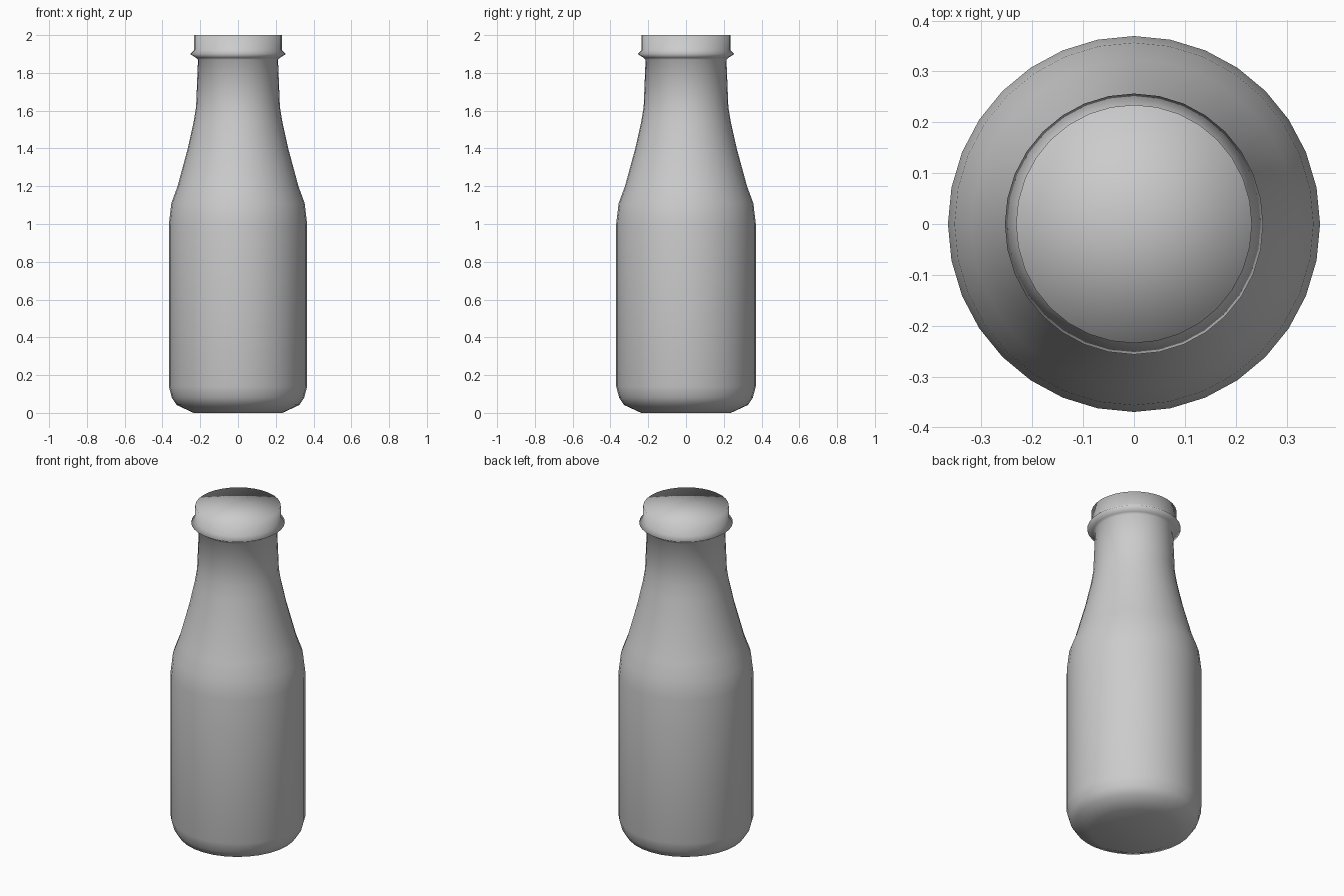
import bpy
import bmesh
import math

if "Cube" in bpy.data.objects:
    bpy.data.objects.remove(bpy.data.objects["Cube"])

SIDES = 32
STRETCH_Y = 1.01  # body is very slightly deeper than wide

# (radius, height) from base to mouth
PROFILE = [
    (0.235, 0.0), (0.325, 0.042), (0.35, 0.08), (0.366, 0.14),   # rounded foot
    (0.366, 1.0), (0.353, 1.11),                                 # straight body
    (0.32, 1.2), (0.266, 1.4), (0.235, 1.54), (0.222, 1.62),     # shoulder
    (0.212, 1.87),                                               # neck
    (0.222, 1.88), (0.254, 1.9), (0.232, 1.922),                 # collar
    (0.232, 2.0),                                                # lip
]


def lathe(name, profile):
    bm = bmesh.new()
    rings = []
    for r, z in profile:
        rings.append([bm.verts.new((r * math.cos(2 * math.pi * i / SIDES),
                                    r * STRETCH_Y * math.sin(2 * math.pi * i / SIDES), z))
                      for i in range(SIDES)])
    # walls
    for low, high in zip(rings, rings[1:]):
        for i in range(SIDES):
            j = (i + 1) % SIDES
            bm.faces.new((low[i], low[j], high[j], high[i]))
    # closed base and mouth
    for ring, z in ((rings[0], profile[0][1]), (rings[-1], profile[-1][1])):
        centre = bm.verts.new((0, 0, z))
        for i in range(SIDES):
            bm.faces.new((ring[i], ring[(i + 1) % SIDES], centre))
    bmesh.ops.recalc_face_normals(bm, faces=bm.faces)
    for face in bm.faces:
        face.smooth = True
    mesh = bpy.data.meshes.new(name)
    bm.to_mesh(mesh)
    bm.free()
    obj = bpy.data.objects.new(name, mesh)
    bpy.context.collection.objects.link(obj)
    return obj


lathe("bottle", PROFILE)
